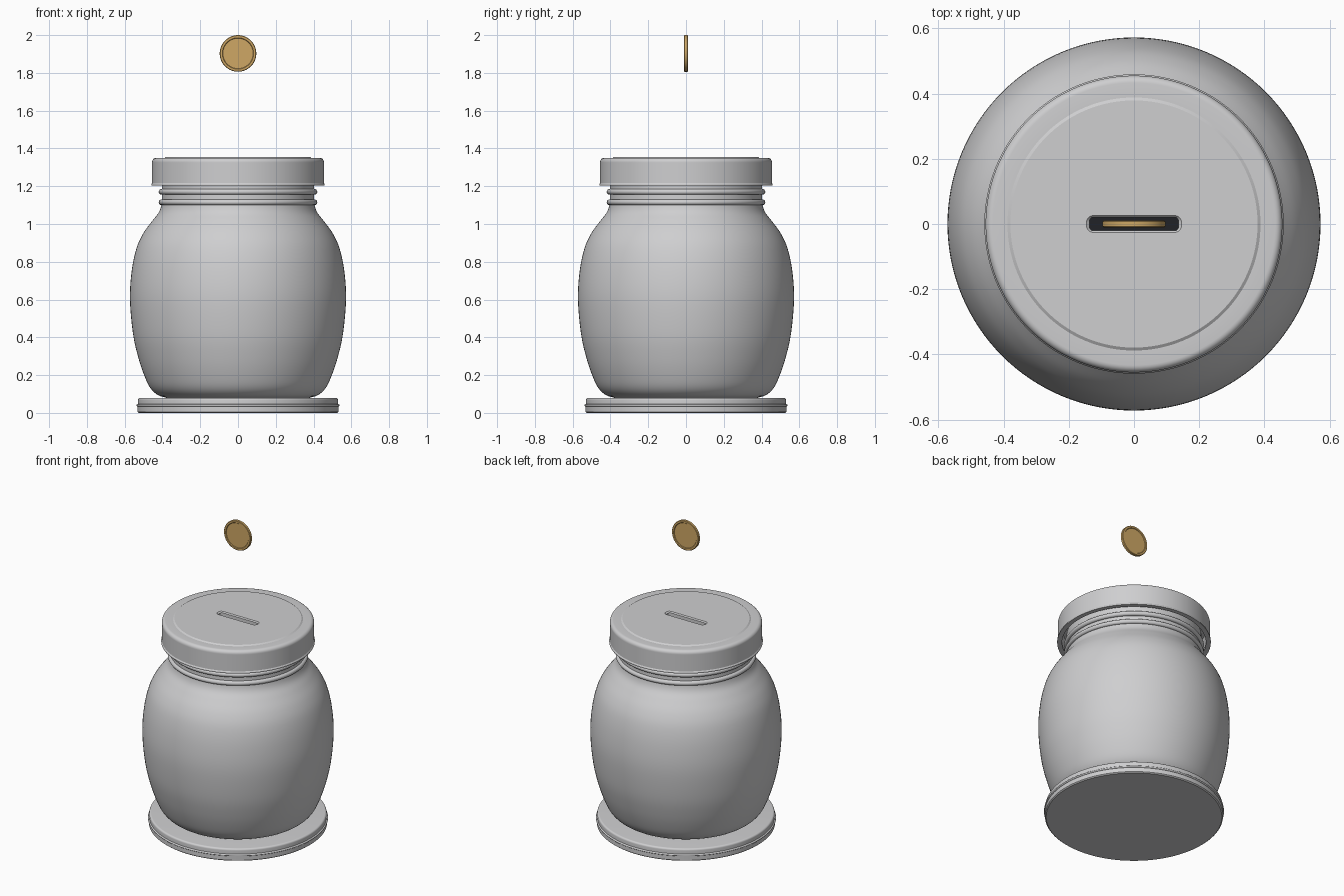
import bpy
import bmesh
from math import cos, sin, pi, radians
from mathutils import Vector, Matrix

cube = bpy.data.objects.get("Cube")
if cube:
    bpy.data.objects.remove(cube, do_unlink=True)


def material(name, rgb):
    mat = bpy.data.materials.new(name)
    mat.use_nodes = True
    mat.diffuse_color = (*rgb, 1)
    mat.node_tree.nodes["Principled BSDF"].inputs["Base Color"].default_value = (*rgb, 1)
    return mat


GREY = material("pale grey", (0.62, 0.62, 0.63))
GOLD = material("coin gold", (0.62, 0.39, 0.13))
DARK = material("dark interior", (0.015, 0.016, 0.02))


def smooth(obj, angle=32):
    bpy.ops.object.select_all(action="DESELECT")
    obj.select_set(True)
    bpy.context.view_layer.objects.active = obj
    bpy.ops.object.shade_smooth_by_angle(angle=radians(angle))


def loft(name, rings, mat, matrix=Matrix()):
    """Skin a stack of equal-sized point rings and cap both ends."""
    bm = bmesh.new()
    loops = [[bm.verts.new(p) for p in ring] for ring in rings]
    n = len(loops[0])
    for a, b in zip(loops, loops[1:]):
        for i in range(n):
            j = (i + 1) % n
            bm.faces.new((a[i], a[j], b[j], b[i]))
    bm.faces.new(loops[0][::-1])
    bm.faces.new(loops[-1])
    bmesh.ops.recalc_face_normals(bm, faces=bm.faces)
    bm.transform(matrix)
    mesh = bpy.data.meshes.new(name)
    bm.to_mesh(mesh)
    bm.free()
    mesh.materials.append(mat)
    obj = bpy.data.objects.new(name, mesh)
    bpy.context.collection.objects.link(obj)
    return obj


def lathe(name, profile, mat, matrix=Matrix(), sides=128):
    """Turn a (radius, height) profile around the z axis."""
    turns = [2 * pi * i / sides for i in range(sides)]
    rings = [[(r * cos(t), r * sin(t), z) for t in turns] for r, z in profile]
    obj = loft(name, rings, mat, matrix)
    smooth(obj)
    return obj


def spline(points, steps=5):
    """Smooth curve through the given points."""
    p = [Vector(q) for q in points]
    p = [2 * p[0] - p[1]] + p + [2 * p[-1] - p[-2]]
    out = []
    for a, b, c, d in zip(p, p[1:], p[2:], p[3:]):
        for k in range(steps):
            t = k / steps
            out.append(b + (c - a) * t / 2 + (a - 2.5 * b + 2 * c - d / 2) * t * t
                       + (1.5 * (b - c) + (d - a) / 2) * t ** 3)
    return out + [p[-2]]


def arc(r, z, radius, start, end, steps=6):
    """Quarter-round profile points about the centre (r, z)."""
    angles = [radians(start + (end - start) * i / steps) for i in range(steps + 1)]
    return [(r + radius * cos(a), z + radius * sin(a)) for a in angles]


def slot_ring(half_x, half_y, radius, z):
    """Rounded rectangle outline."""
    pts = []
    for k, (sx, sy) in enumerate([(1, 1), (-1, 1), (-1, -1), (1, -1)]):
        corner = arc(sx * (half_x - radius), sy * (half_y - radius), radius, k * 90, k * 90 + 90)
        pts += [(x, y, z) for x, y in corner]
    return pts


# Base plate with a thin bead around its middle
lathe("base_plate",
      [(0.525, 0)] + [(0.532, 0.006), (0.532, 0.034)]
      + arc(0.532, 0.04, 0.006, -90, 90)
      + [(0.53, 0.046)] + arc(0.518, 0.068, 0.012, 0, 90), GREY)

# Jar body and neck
lathe("jar_body",
      spline([(0.38, 0.08), (0.425, 0.095), (0.463, 0.13), (0.493, 0.19), (0.527, 0.29),
              (0.556, 0.42), (0.572, 0.6), (0.563, 0.75), (0.538, 0.87), (0.502, 0.95),
              (0.455, 1.015), (0.42, 1.06), (0.406, 1.1), (0.403, 1.14)])
      + [(0.403, 1.25)], GREY)

# Screw beads on the neck
for i, z in enumerate((1.115, 1.17)):
    bpy.ops.mesh.primitive_torus_add(major_segments=128, minor_segments=16, location=(0, 0, z),
                                     major_radius=0.405, minor_radius=0.015)
    bead = bpy.context.object
    bead.name = f"neck_bead_{i + 1}"
    bead.data.materials.append(GREY)
    smooth(bead)

# Lid: hollow cap with a rounded shoulder and a raised top disc
lid = lathe("lid",
            [(0.43, 1.3), (0.43, 1.203), (0.459, 1.203), (0.459, 1.21), (0.455, 1.216), (0.455, 1.325)]
            + arc(0.433, 1.328, 0.022, 0, 90)
            + [(0.388, 1.35), (0.379, 1.356)], GREY)

# Coin slot with a chamfered mouth
cutter = loft("slot_cutter",
              [slot_ring(0.136, 0.02, 0.01, 1.27), slot_ring(0.136, 0.02, 0.01, 1.349),
               slot_ring(0.146, 0.026, 0.022, 1.3561), slot_ring(0.146, 0.026, 0.022, 1.4)], GREY)
cutter.hide_render = True
cut = lid.modifiers.new("slot", "BOOLEAN")
cut.operation = "DIFFERENCE"
cut.solver = "EXACT"
cut.object = cutter
bpy.context.view_layer.objects.active = lid
bpy.ops.object.modifier_apply(modifier=cut.name)
bpy.data.objects.remove(cutter, do_unlink=True)
smooth(lid)

# Dark hollow seen through the slot
lathe("jar_interior", [(0.39, 1.25), (0.39, 1.256)], DARK)

# Coin standing upright above the slot, with a raised rim on both faces
half = [(0.08, 0.006), (0.083, 0.01), (0.094, 0.01), (0.097, 0.007)]
lathe("coin", [(r, -z) for r, z in half] + half[::-1], GOLD,
      Matrix.Translation((0, 0, 1.903)) @ Matrix.Rotation(pi / 2, 4, "X"), sides=64)
